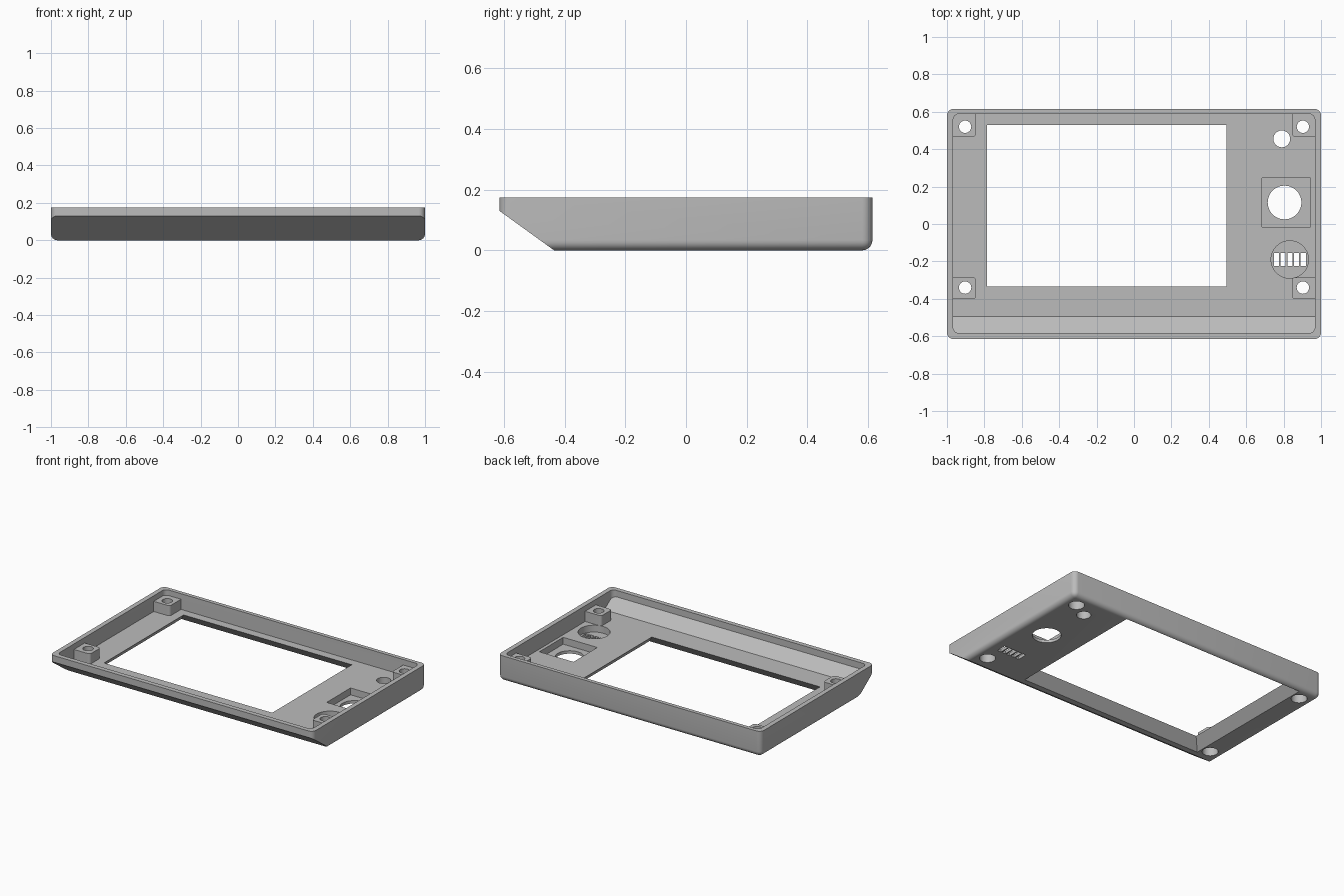
import bpy, bmesh, math
from mathutils import Vector

cube = bpy.data.objects.get("Cube")
if cube:
    bpy.data.objects.remove(cube, do_unlink=True)

HEIGHT, FLOOR, POCKET = 0.175, 0.067, 0.02   # rim, inner floor and pocket floor heights
HALF_Y = 0.615
SLOPE_N = Vector((0, -0.13, -0.18)).normalized()   # outward normal of sloped front

grey = bpy.data.materials.new("matte grey plastic")
grey.use_nodes = True
colour = (0.5, 0.5, 0.5, 1)
grey.diffuse_color = colour
grey.node_tree.nodes["Principled BSDF"].inputs["Base Color"].default_value = colour


def finish(name, bm):
    bmesh.ops.recalc_face_normals(bm, faces=bm.faces)
    mesh = bpy.data.meshes.new(name)
    bm.to_mesh(mesh)
    bm.free()
    mesh.materials.append(grey)
    ob = bpy.data.objects.new(name, mesh)
    bpy.context.collection.objects.link(ob)
    return ob


def box(name, x, y, z, radius=0, round_bottom=False, slope_point=None):
    """Box from ranges, with optional rounded edges and a sloped front cut."""
    bm = bmesh.new()
    bmesh.ops.create_cube(bm, size=1)
    for v in bm.verts:
        v.co = [r[0] if c < 0 else r[1] for c, r in zip(v.co, (x, y, z))]
    if radius:
        def rounded(e):
            a, b = (v.co.z for v in e.verts)
            return abs(a - b) > 1e-5 or (round_bottom and max(a, b) < z[0] + 1e-5)
        bmesh.ops.bevel(bm, geom=[e for e in bm.edges if rounded(e)], offset=radius,
                        segments=6, profile=0.5, affect='EDGES')
    if slope_point:
        bmesh.ops.bisect_plane(bm, geom=bm.verts[:] + bm.edges[:] + bm.faces[:],
                               plane_co=slope_point, plane_no=SLOPE_N, clear_outer=True)
        bmesh.ops.holes_fill(bm, edges=[e for e in bm.edges if e.is_boundary])
    return finish(name, bm)


def cylinder(name, x, y, z, radius):
    bm = bmesh.new()
    bmesh.ops.create_cone(bm, cap_ends=True, segments=48, radius1=radius, radius2=radius,
                          depth=z[1] - z[0])
    bmesh.ops.translate(bm, verts=bm.verts, vec=(x, y, (z[0] + z[1]) / 2))
    return finish(name, bm)


def combine(target, tool, operation='DIFFERENCE'):
    mod = target.modifiers.new("boolean", 'BOOLEAN')
    mod.operation, mod.solver, mod.object = operation, 'EXACT', tool
    bpy.context.view_layer.objects.active = target
    bpy.ops.object.modifier_apply(modifier=mod.name)
    bpy.data.objects.remove(tool, do_unlink=True)


# Outer shell with rounded sides and sloped front
shell = box("bezel_housing", (-1, 1), (-HALF_Y, HALF_Y), (0, HEIGHT), 0.034, True,
            (0, -0.435, 0))

# Hollow interior, following the sloped front
combine(shell, box("cavity", (-0.967, 0.967), (-0.583, 0.588), (FLOOR, 0.3), 0.03,
                   slope_point=(0, -0.495, FLOOR)))

# Screw bosses in the corners, each with a through hole and a screw-head recess
for sx in (-1, 1):
    for y0, y1, hole_y in ((0.465, 0.602, 0.52), (-0.402, -0.285, -0.34)):
        xs = sorted((sx * 0.845, sx * 0.985))
        combine(shell, box("boss", xs, (y0, y1), (0.05, 0.137), 0.018), 'UNION')
        combine(shell, cylinder("screw_hole", sx * 0.903, hole_y, (-0.1, 0.3), 0.033))
        combine(shell, cylinder("head_recess", sx * 0.903, hole_y, (-0.1, 0.06), 0.05))

# Screen window, flaring outwards towards the outside face
window = box("window", (-0.785, 0.495), (-0.335, 0.53), (-0.02, 0.1))
for v in window.data.vertices:
    low = v.co.z < 0
    flare = 0.06 * (FLOOR - v.co.z) / FLOOR if low else 0
    v.co.x += math.copysign(flare, v.co.x)
    v.co.y += math.copysign(flare, v.co.y)
    if not low:
        v.co.z = FLOOR
combine(shell, window)

# Small button hole
combine(shell, cylinder("button_hole", 0.79, 0.455, (-0.1, 0.3), 0.045))

# Knob opening in a square pocket
combine(shell, box("knob_pocket", (0.685, 0.945), (-0.015, 0.245), (POCKET, 0.1)))
combine(shell, cylinder("knob_hole", 0.805, 0.115, (-0.1, 0.3), 0.09))

# Buzzer pocket with a row of slots
combine(shell, cylinder("buzzer_pocket", 0.833, -0.19, (POCKET, 0.1), 0.1))
for i in range(5):
    cx = 0.833 + (i - 2) * 0.036
    combine(shell, box("slot", (cx - 0.0135, cx + 0.0135), (-0.225, -0.155), (-0.1, 0.1)))

# Smooth the rounded edges and bores, keep the corners sharp
bpy.ops.object.select_all(action='DESELECT')
shell.select_set(True)
bpy.context.view_layer.objects.active = shell
bpy.ops.object.shade_smooth_by_angle(angle=math.radians(30))
